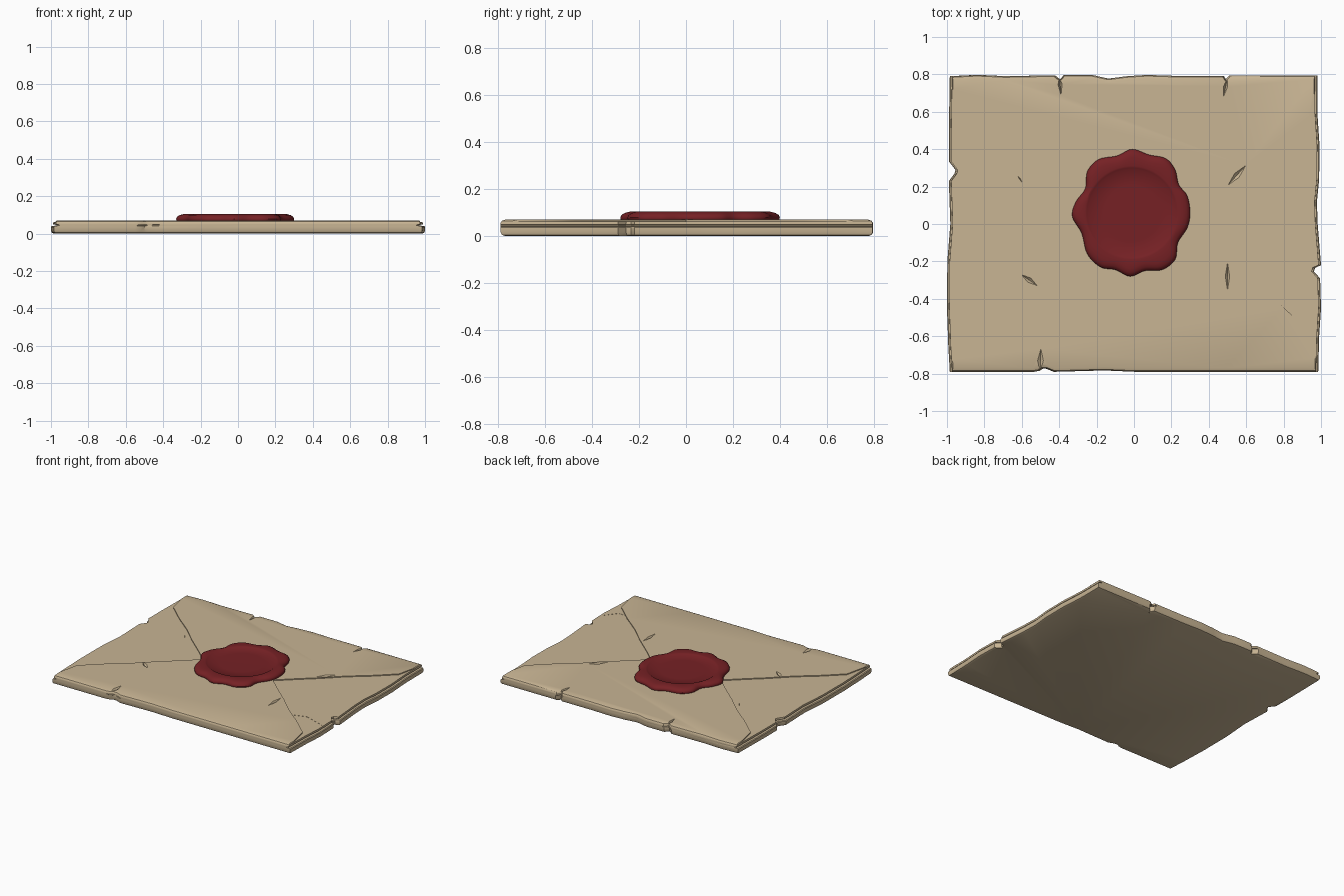
import bpy, bmesh, math
from mathutils import Vector

if "Cube" in bpy.data.objects:
    bpy.data.objects.remove(bpy.data.objects["Cube"])


def material(name, rgb):
    m = bpy.data.materials.new(name)
    m.diffuse_color = (*rgb, 1)
    m.use_nodes = True
    m.node_tree.nodes["Principled BSDF"].inputs["Base Color"].default_value = m.diffuse_color
    return m


paper = material("parchment", (0.58, 0.46, 0.295))
wax = material("red wax", (0.18, 0.015, 0.018))


def loft(name, rings, mat=None):
    """Skin a stack of closed rings with equal point counts and cap both ends."""
    bm = bmesh.new()
    loops = [[bm.verts.new(p) for p in r] for r in rings]
    n = len(loops[0])
    for a, b in zip(loops, loops[1:]):
        for i in range(n):
            j = (i + 1) % n
            bm.faces.new((a[i], a[j], b[j], b[i]))
    bm.faces.new(loops[0])
    bm.faces.new(loops[-1])
    bmesh.ops.recalc_face_normals(bm, faces=bm.faces)
    me = bpy.data.meshes.new(name)
    bm.to_mesh(me)
    bm.free()
    ob = bpy.data.objects.new(name, me)
    bpy.context.collection.objects.link(ob)
    if mat:
        me.materials.append(mat)
    return ob


def activate(ob):
    bpy.ops.object.select_all(action='DESELECT')
    ob.select_set(True)
    bpy.context.view_layer.objects.active = ob


def carve(ob, cutter):
    cutter.hide_render = True
    mod = ob.modifiers.new("cut", 'BOOLEAN')
    mod.operation = 'DIFFERENCE'
    mod.solver = 'EXACT'
    mod.object = cutter
    activate(ob)
    bpy.ops.object.modifier_apply(modifier=mod.name)
    bpy.data.objects.remove(cutter)


def prism(points, z0, z1):
    return loft("cutter", [[(x, y, z) for x, y in points] for z in (z0, z1)])


# Ragged outline of the folded paper, counter-clockwise
front = [(-0.985, -0.79), (-0.55, -0.79), (-0.52, -0.785), (-0.5, -0.772), (-0.47, -0.774),
         (-0.43, -0.79), (-0.16, -0.783), (0.0, -0.79), (0.5, -0.79)]
right = [(0.985, -0.79), (0.99, -0.6), (1.0, -0.45), (0.995, -0.29), (0.962, -0.255),
         (0.968, -0.235), (1.0, -0.22), (0.982, 0.0), (0.978, 0.12), (0.99, 0.24),
         (0.992, 0.42), (0.98, 0.6)]
back = [(0.98, 0.795), (0.525, 0.795), (0.498, 0.765), (0.48, 0.792), (0.22, 0.792), (0.07, 0.797),
        (-0.04, 0.79), (-0.14, 0.777), (-0.23, 0.797), (-0.375, 0.797), (-0.4, 0.768),
        (-0.435, 0.795), (-0.7, 0.79), (-0.85, 0.797)]
left = [(-0.985, 0.79), (-0.99, 0.5), (-0.99, 0.335), (-0.955, 0.29), (-0.96, 0.27),
        (-0.99, 0.23), (-0.982, 0.0), (-0.998, -0.2), (-1.0, -0.45), (-0.993, -0.65)]
outline = front + right + back + left

# Edge profile: x inset, y inset, height (the pinch separates back sheet and side flaps)
profile = [(.014, .02, 0), (.004, .006, .005), (0, 0, .016), (0, 0, .036), (.005, 0, .041),
           (.03, 0, .043), (.03, 0, .047), (.012, 0, .049), (.012, 0, .056),
           (.013, .006, .065), (.018, .02, .07)]
envelope = loft("envelope_paper",
                [[(x * (1 - ox), y * (1 - oy / .8), z) for x, y in outline]
                 for ox, oy, z in profile], paper)

# Side flaps sit a step lower than the front and back flaps
for s in (-1, 1):
    half = [(0.985, 0.79), (0.935, 0.57), (0.80, 0.447), (0.66, 0.335), (0.53, 0.212), (0.40, 0.10)]
    tri = half + [(0.29, 0.0)] + [(x, -y) for x, y in reversed(half)]
    tri += [(1.1, -0.79), (1.1, 0.79)]
    carve(envelope, prism([(s * x, y) for x, y in tri], 0.063, 0.1))

# Cracks and dents: x, y, length, width, angle, depth
cracks = [(-0.61, 0.24, .11, .018, -55, .012), (0.5, -0.28, .19, .03, 90, .014),
          (-0.56, -0.30, .13, .035, -35, .014), (0.55, 0.26, .18, .04, 48, .014),
          (-0.395, 0.745, .13, .025, 95, .025), (0.49, 0.735, .13, .025, 78, .022),
          (-0.5, -0.73, .16, .04, 88, .014)]
for x, y, length, width, angle, depth in cracks:
    a = math.radians(angle)
    u = Vector((math.cos(a), math.sin(a), 0)) * length / 2
    v = Vector((-math.sin(a), math.cos(a), 0)) * width / 2
    c = Vector((x, y, 0.074))
    deep = Vector((x, y, 0.07 - depth))
    carve(envelope, loft("cutter", [[deep + d * .02 for d in (u, v, -u, -v)],
                                    [c + d for d in (u, v, -u, -v)]]))

# Shallow scuff near the front right corner
carve(envelope, prism([(.72, -.37), (.81, -.34), (.975, -.395), (.9, -.49), (.84, -.485)],
                      0.0618, 0.0665))

# Wax seal: smooth lobed outline
knots = [Vector(p) for p in
         [(.30, .06), (.285, .15), (.24, .21), (.22, .29), (.17, .35), (.08, .37), (-.01, .40),
          (-.09, .365), (-.19, .345), (-.25, .28), (-.26, .19), (-.31, .12), (-.33, .04),
          (-.28, -.05), (-.25, -.16), (-.18, -.23), (-.10, -.245), (-.02, -.28), (.06, -.25),
          (.15, -.245), (.22, -.19), (.235, -.10), (.285, -.02)]]
lobes = []
n = len(knots)
for i in range(n):
    p0, p1, p2, p3 = (knots[(i + k) % n] for k in (-1, 0, 1, 2))
    for k in range(5):
        t = k / 5
        lobes.append(0.5 * (2 * p1 + (p2 - p0) * t + (2 * p0 - 5 * p1 + 4 * p2 - p3) * t * t
                            + (3 * p1 - p0 - 3 * p2 + p3) * t ** 3))
centre = Vector((-0.012, 0.06))


def lobe_ring(scale, z):
    return [(*(centre + (p - centre) * scale), z) for p in lobes]


def stamp_ring(r, z):
    return [(*(centre + (p - centre).normalized() * r), z) for p in lobes]


loft("wax_seal", [lobe_ring(.97, .06), lobe_ring(.995, .07), lobe_ring(1, .079),
                  lobe_ring(.985, .09), lobe_ring(.94, .099), lobe_ring(.88, .104),
                  stamp_ring(.25, .105), stamp_ring(.24, .103), stamp_ring(.23, .096),
                  stamp_ring(.15, .095)], wax)

for ob in list(bpy.context.scene.objects):
    activate(ob)
    bpy.ops.object.shade_smooth_by_angle(angle=math.radians(35))
